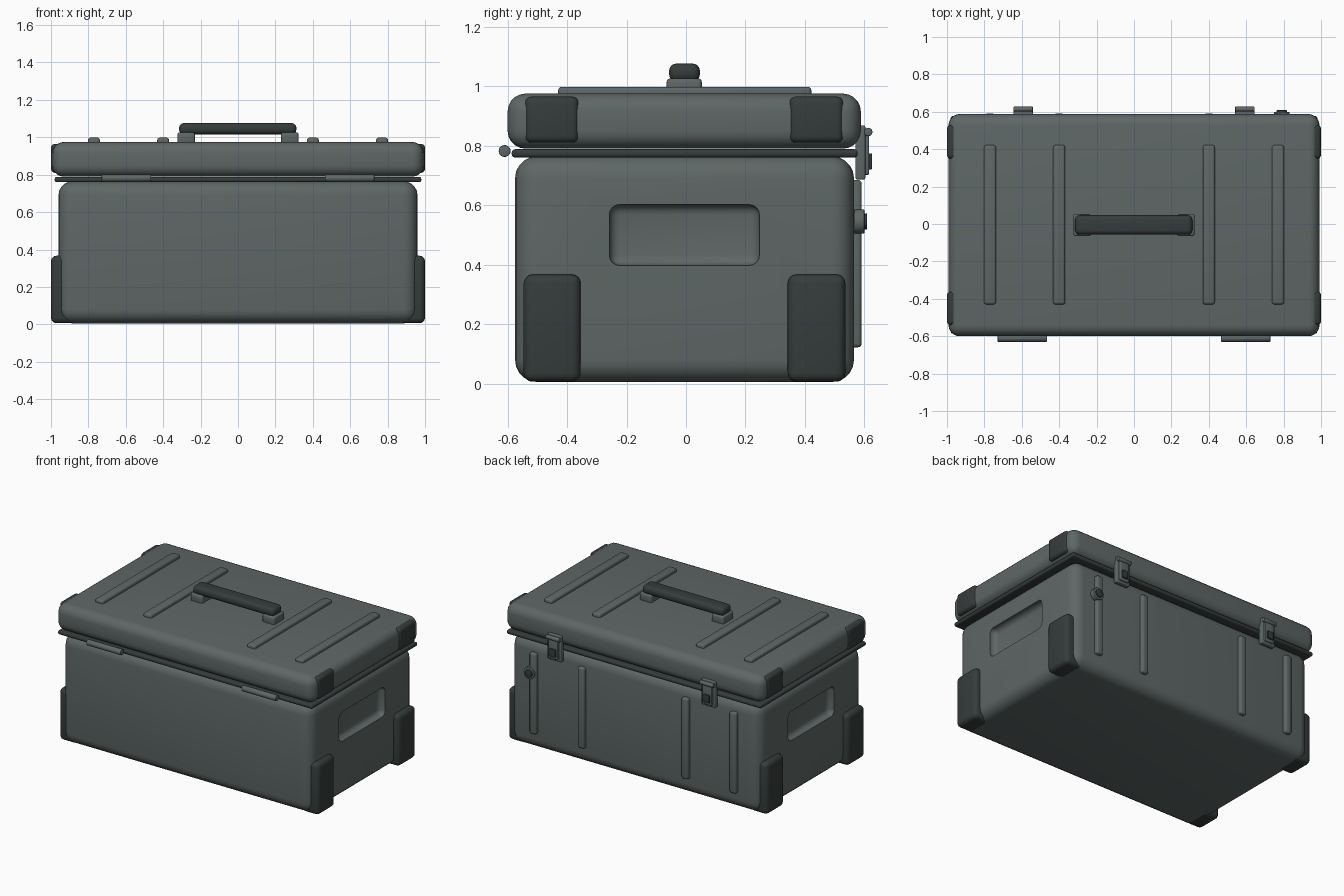
import bpy
import bmesh
import math

if "Cube" in bpy.data.objects:
    bpy.data.objects.remove(bpy.data.objects["Cube"])


def material(name, rgb):
    m = bpy.data.materials.new(name)
    m.diffuse_color = (*rgb, 1)
    m.use_nodes = True
    m.node_tree.nodes["Principled BSDF"].inputs["Base Color"].default_value = m.diffuse_color
    return m


SHELL = material("grey green shell", (0.112, 0.136, 0.132))
DARK = material("dark rubber", (0.036, 0.045, 0.044))


def finish(name, bm, mat):
    me = bpy.data.meshes.new(name)
    bm.to_mesh(me)
    bm.free()
    me.materials.append(mat)
    ob = bpy.data.objects.new(name, me)
    bpy.context.collection.objects.link(ob)
    return ob


def smooth(ob):
    bpy.ops.object.select_all(action='DESELECT')
    bpy.context.view_layer.objects.active = ob
    ob.select_set(True)
    bpy.ops.object.shade_smooth_by_angle(angle=math.radians(35))


def box(name, xs, ys, zs, mat, radius=0.01, segments=3, shade=True):
    """Rounded box between the given x, y and z limits."""
    bm = bmesh.new()
    bmesh.ops.create_cube(bm, size=1)
    for v in bm.verts:
        for i, (lo, hi) in enumerate((xs, ys, zs)):
            v.co[i] = lo if v.co[i] < 0 else hi
    bmesh.ops.bevel(bm, geom=bm.edges[:], offset=radius, segments=segments,
                    profile=0.5, affect='EDGES', clamp_overlap=True)
    ob = finish(name, bm, mat)
    if shade:
        smooth(ob)
    return ob


def rod(name, centre, radius, length, axis, mat, sides=20, rim=0.003):
    """Cylinder along x or y with a softened rim."""
    bm = bmesh.new()
    bmesh.ops.create_cone(bm, cap_ends=True, segments=sides, radius1=radius,
                          radius2=radius, depth=length)
    rims = [e for e in bm.edges if abs(e.verts[0].co.z - e.verts[1].co.z) < 1e-5]
    bmesh.ops.bevel(bm, geom=rims, offset=rim, segments=2, profile=0.5, affect='EDGES')
    ob = finish(name, bm, mat)
    ob.location = centre
    ob.rotation_euler = (0, math.pi / 2, 0) if axis == 'x' else (math.pi / 2, 0, 0)
    smooth(ob)
    return ob


def span(centre, width):
    return (centre - width / 2, centre + width / 2)


# Case body with a hand recess sunk into each end
body = box("case_body", (-0.96, 0.96), (-0.575, 0.565), (0.005, 0.765), SHELL,
           0.075, 5, shade=False)
for s in (-1, 1):
    cutter = box("recess_cutter", span(s * 1.0, 0.17), (-0.258, 0.247),
                 (0.397, 0.602), SHELL, 0.035, 4, shade=False)
    cutter.hide_render = True
    mod = body.modifiers.new("recess", 'BOOLEAN')
    mod.operation = 'DIFFERENCE'
    mod.solver = 'EXACT'
    mod.object = cutter
    bpy.context.view_layer.objects.active = body
    bpy.ops.object.modifier_apply(modifier=mod.name)
    bpy.data.objects.remove(cutter)
smooth(body)

# Seal and lid
box("seal", (-0.98, 0.98), (-0.586, 0.577), (0.76, 0.788), DARK, 0.011)
box("lid", (-0.992, 0.992), (-0.6, 0.588), (0.79, 0.975), SHELL, 0.06, 5)

# Corner guards on the ends of the body and lid
for s, side in ((-1, "left"), (1, "right")):
    for ys, end in (((-0.546, -0.354), "front"), ((0.342, 0.536), "back")):
        box(f"{side}_{end}_foot_guard", span(s * 0.93, 0.14), ys, (0.006, 0.367),
            DARK, 0.03, 4)
    for ys, end in (((-0.541, -0.361), "front"), ((0.348, 0.529), "back")):
        box(f"{side}_{end}_lid_guard", span(s * 0.96, 0.08), ys, (0.81, 0.965),
            DARK, 0.022, 4)

# Stiffening ribs on the lid and the back wall
for i, x in enumerate((-0.77, -0.4, 0.4, 0.77)):
    box(f"lid_rib_{i + 1}", span(x, 0.064), (-0.43, 0.422), (0.955, 0.998), SHELL, 0.013)
    box(f"back_rib_{i + 1}", span(x, 0.052), (0.54, 0.591), (0.122, 0.685), SHELL, 0.013)

# Carrying handle
for s, side in ((-1, "left"), (1, "right")):
    box(f"{side}_handle_mount", span(s * 0.277, 0.094), (-0.065, 0.053),
        (0.965, 1.026), SHELL, 0.012)
box("handle_grip", (-0.315, 0.312), (-0.057, 0.047), (1.016, 1.076), DARK, 0.025, 4)

for s, side in ((-1, "left"), (1, "right")):
    # Hinge barrel and its leaf
    rod(f"{side}_hinge", (s * 0.597, -0.61, 0.782), 0.02, 0.264, 'x', SHELL)

    # Latch: plate, lever, pivot pin and release button
    x = s * 0.593
    box(f"{side}_latch_plate", span(x, 0.105), (0.57, 0.603), (0.686, 0.868), SHELL, 0.006)
    box(f"{side}_latch_lever", span(x, 0.072), (0.595, 0.616), (0.702, 0.84), SHELL, 0.005)
    rod(f"{side}_latch_pin", (x, 0.613, 0.846), 0.014, 0.105, 'x', SHELL)
    box(f"{side}_latch_button", span(x, 0.044), (0.61, 0.626), (0.72, 0.774), DARK, 0.004)

# Lock on the outer back rib
rod("lock_collar", (0.79, 0.583, 0.545), 0.041, 0.034, 'y', SHELL, 28)
rod("lock_core", (0.79, 0.6, 0.545), 0.027, 0.018, 'y', DARK, 24)
